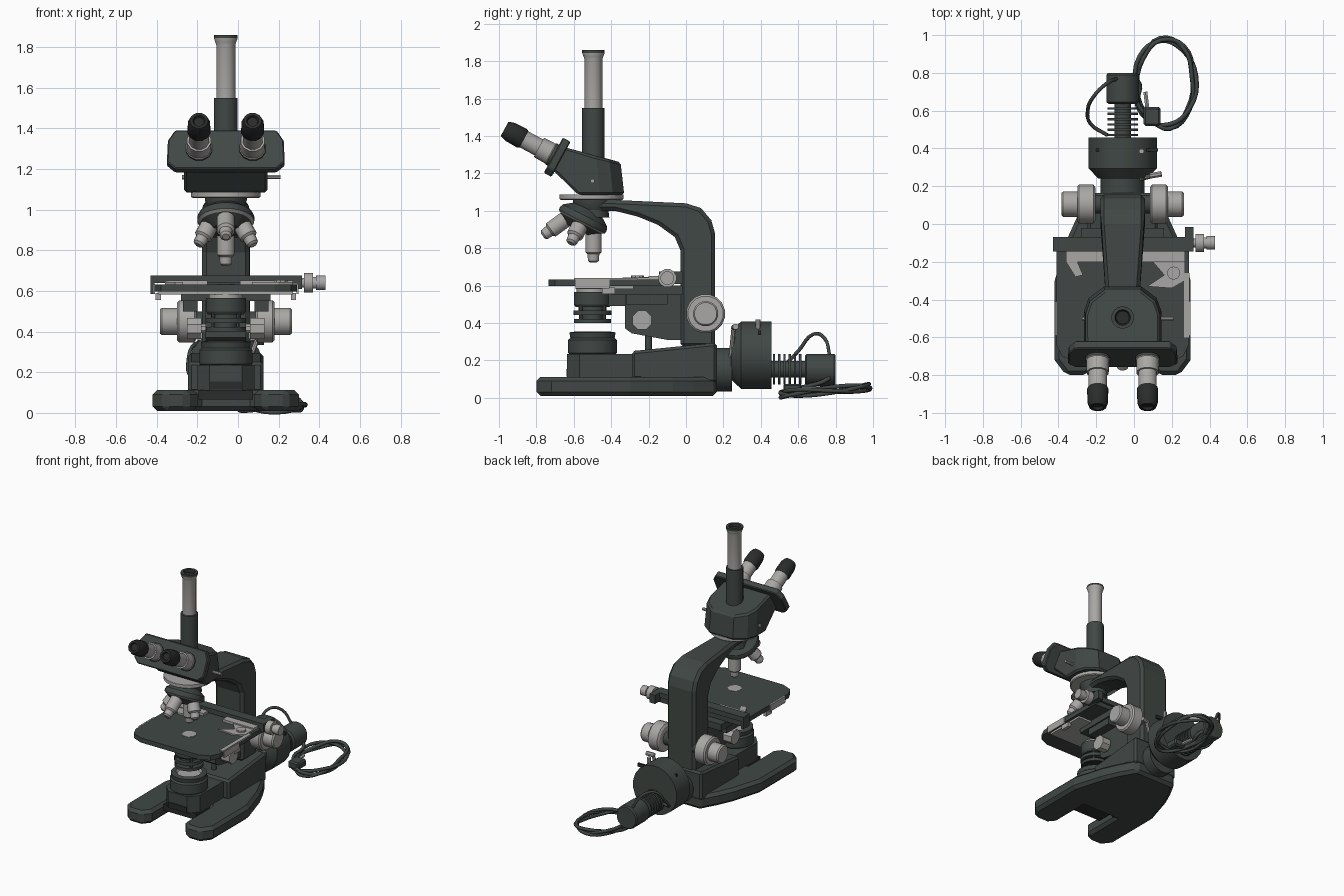
import bpy, bmesh, math
from mathutils import Vector

if "Cube" in bpy.data.objects:
    bpy.data.objects.remove(bpy.data.objects["Cube"])

X0 = -0.06  # optical axis offset; all parts are built around x = 0 and shifted


def material(name, rgb):
    m = bpy.data.materials.new(name)
    m.diffuse_color = (*rgb, 1)
    m.use_nodes = True
    m.node_tree.nodes["Principled BSDF"].inputs["Base Color"].default_value = m.diffuse_color
    return m


DARK = material("dark green grey enamel", (0.052, 0.064, 0.058))
LIGHT = material("light grey metal", (0.40, 0.39, 0.375))
BLACK = material("black plastic", (0.022, 0.025, 0.023))
MATS = [DARK, LIGHT, BLACK]
D, L, B = 0, 1, 2


def finish(name, bm, mat=None, bevel=0, smooth=True):
    bmesh.ops.recalc_face_normals(bm, faces=bm.faces)
    me = bpy.data.meshes.new(name)
    if mat is None:
        for m in MATS:
            me.materials.append(m)
    else:
        me.materials.append(MATS[mat])
    bm.to_mesh(me)
    bm.free()
    ob = bpy.data.objects.new(name, me)
    bpy.context.collection.objects.link(ob)
    ob.location.x = X0
    if bevel:
        b = ob.modifiers.new("bevel", 'BEVEL')
        b.width, b.segments, b.limit_method = bevel, 1, 'ANGLE'
        b.angle_limit = math.radians(40)
    if smooth:
        bpy.ops.object.select_all(action='DESELECT')
        ob.select_set(True)
        bpy.context.view_layer.objects.active = ob
        bpy.ops.object.shade_smooth_by_angle(angle=math.radians(32))
    return ob


def box(name, x, y, z, mat=D, bevel=0):
    bm = bmesh.new()
    bmesh.ops.create_cube(bm, size=1)
    for v in bm.verts:
        v.co = [r[0] + (c + 0.5) * (r[1] - r[0]) for c, r in zip(v.co, (x, y, z))]
    return finish(name, bm, mat, bevel, False)


def prism(name, pts, axis, lo, hi, mat=D, bevel=0, shape=None):
    """Extrude a 2D outline: axis 'x' takes (y, z) points, axis 'z' takes (x, y)."""
    bm = bmesh.new()
    put = (lambda p, t: (t, p[0], p[1])) if axis == 'x' else (lambda p, t: (p[0], p[1], t))
    a, b = [[bm.verts.new(put(p, t)) for p in pts] for t in (lo, hi)]
    bm.faces.new(a)
    bm.faces.new(b)
    for i in range(len(pts)):
        j = (i + 1) % len(pts)
        bm.faces.new((a[i], a[j], b[j], b[i]))
    if shape:
        for v in bm.verts:
            shape(v.co)
    return finish(name, bm, mat, bevel, False)


def lathe(name, origin, direction, profile, sides=16):
    """Turned part: profile rows are (distance, radius, colour of next section)."""
    bm = bmesh.new()
    q = Vector(direction).to_track_quat('Z', 'Y')
    rings = []
    for s, r, _ in profile:
        rings.append([bm.verts.new(Vector(origin) + q @ Vector((
            r * math.cos(2 * math.pi * (k + .5) / sides),
            r * math.sin(2 * math.pi * (k + .5) / sides), s))) for k in range(sides)])
    for i in range(len(rings) - 1):
        for k in range(sides):
            n = (k + 1) % sides
            f = bm.faces.new((rings[i][k], rings[i][n], rings[i + 1][n], rings[i + 1][k]))
            f.material_index = profile[i][2]
    bm.faces.new(rings[0]).material_index = profile[0][2]
    bm.faces.new(rings[-1]).material_index = profile[-1][2]
    return finish(name, bm)


def cyl(name, p0, p1, r, mat=D, sides=14):
    d = Vector(p1) - Vector(p0)
    return lathe(name, p0, d, [(0, r, mat), (d.length, r, mat)], sides)


def cable(name, pts, r, mat, cyclic=False):
    cu = bpy.data.curves.new(name, 'CURVE')
    cu.dimensions, cu.bevel_depth, cu.bevel_resolution, cu.resolution_u = '3D', r, 1, 4
    sp = cu.splines.new('BEZIER')
    sp.bezier_points.add(len(pts) - 1)
    for bp, p in zip(sp.bezier_points, pts):
        bp.co = p
        bp.handle_left_type = bp.handle_right_type = 'AUTO'
    sp.use_cyclic_u, cu.use_fill_caps = cyclic, True
    cu.materials.append(MATS[mat])
    ob = bpy.data.objects.new(name, cu)
    bpy.context.collection.objects.link(ob)
    ob.location.x = X0
    bpy.ops.object.select_all(action='DESELECT')
    ob.select_set(True)
    bpy.context.view_layer.objects.active = ob
    bpy.ops.object.convert(target='MESH')


def mirrored(half):
    return half + [(-x, y) for x, y in reversed(half)]


# Horseshoe foot with two legs
foot = [(0.14, -0.45), (0.14, -0.74), (0.19, -0.80), (0.30, -0.80), (0.36, -0.72),
        (0.36, -0.30), (0.29, -0.07), (0.24, 0.04), (0.17, 0.165)]
prism("foot", mirrored(foot), 'z', 0.01, 0.112, D, 0.022)
# Sloped rear block carrying the arm
prism("rear_block", [(-0.29, 0.10), (-0.29, 0.25), (0.165, 0.295), (0.165, 0.08)],
      'x', -0.185, 0.185, D, 0.015)
# Field lens housing at the front
prism("lamp_pedestal", mirrored([(0.08, -0.635), (0.14, -0.57), (0.14, -0.27)]), 'z', 0.11, 0.235)
box("pedestal_underside", (-0.135, 0.135), (-0.61, -0.44), (0.065, 0.112), B)
box("pedestal_front_plate", (-0.078, 0.078), (-0.64, -0.634), (0.115, 0.155), B)
lathe("field_lens", (0, -0.5, 0.22), (0, 0, 1),
      [(0, .115, D), (.02, .132, D), (.09, .132, D), (.10, .12, D), (.13, .125, D),
       (.135, .09, L), (.12, .08, L)], 20)

# Curved arm, narrowing toward the nosepiece
arm = [(0.155, 0.27), (0.155, 0.88), (0.135, 0.95), (0.08, 1.015), (0.0, 1.04), (-0.42, 1.06),
       (-0.50, 1.06), (-0.50, 1.0), (-0.38, 1.0), (-0.26, 0.97), (-0.15, 0.925),
       (-0.06, 0.86), (-0.03, 0.79), (-0.03, 0.27)]


def taper(co):
    co.x *= 1 + 0.62 * min(0, co.y)


prism("arm", arm, 'x', -0.118, 0.118, D, 0.02, taper)

# Focus knobs, condenser knobs
for s, side in ((-1, "left"), (1, "right")):
    lathe(f"focus_knob_{side}", (s * 0.10, 0.105, 0.45), (s, 0, 0),
          [(0, .05, D), (.045, .05, L), (.045, .09, L), (.055, .105, L), (.13, .105, L),
           (.14, .095, L), (.14, .068, L), (.215, .068, L), (.225, .06, L)])
    lathe(f"condenser_knob_{side}", (s * 0.09, -0.235, 0.415), (s, 0, 0),
          [(0, .025, L), (.03, .025, L), (.03, .055, L), (.10, .055, L)], 8)

# Stage bracket
prism("stage_bracket", [(-0.325, 0.57), (-0.325, 0.37), (-0.29, 0.345), (-0.10, 0.31),
                        (-0.02, 0.31), (-0.02, 0.57)], 'x', -0.10, 0.10)
box("stage_carrier", (-0.22, 0.22), (-0.40, -0.02), (0.55, 0.60), D)
for s in (-1, 1):
    box("carrier_rail", (s * 0.14, s * 0.21), (-0.32, -0.10), (0.50, 0.56), D)
    box("stage_clamp", (s * 0.32, s * 0.345), (-0.45, -0.38), (0.555, 0.59), L)
cyl("stop_post", (0, -0.2, 0.24), (0, -0.2, 0.36), 0.018)

# Stage plate with light strips
prism("stage_plate", mirrored([(0.24, -0.735), (0.32, -0.70), (0.35, -0.64), (0.35, -0.08)]),
      'z', 0.598, 0.633)
box("stage_underplate", (-0.33, 0.33), (-0.59, -0.28), (0.583, 0.598), L)
for s in (-1, 1):
    box("stage_side_strip", (s * 0.349, s * 0.358), (-0.59, -0.41), (0.585, 0.634), L)
box("stage_edge_guide", (0.325, 0.355), (-0.60, -0.26), (0.632, 0.640), L)
lathe("stage_opening", (0, -0.495, 0.628), (0, 0, 1), [(0, .05, L), (.007, .05, L)], 8)
# Slide carriage with specimen holders
box("carriage_bar", (-0.37, 0.37), (-0.145, -0.07), (0.638, 0.675), D)
box("carriage_bar_end", (-0.37, -0.352), (-0.145, -0.07), (0.585, 0.64), D)
box("carriage_bracket", (0.33, 0.375), (-0.145, -0.015), (0.61, 0.675), D)
box("slide_holder_left", (-0.30, -0.09), (-0.20, -0.145), (0.633, 0.652), L)
box("slide_holder_right", (0.07, 0.33), (-0.20, -0.145), (0.633, 0.652), L)
prism("slide_finger_left", [(-0.30, -0.20), (-0.24, -0.20), (-0.21, -0.27), (-0.25, -0.28)],
      'z', 0.633, 0.645, L)
prism("slide_finger_right", [(0.16, -0.20), (0.33, -0.20), (0.33, -0.30), (0.26, -0.34),
                             (0.13, -0.33), (0.22, -0.27)], 'z', 0.633, 0.643, L)
cyl("holder_screw", (0.27, -0.26, 0.64), (0.27, -0.26, 0.655), 0.035, L, 10)
lathe("carriage_knob", (0.36, -0.10, 0.64), (1, 0, 0),
      [(0, .025, L), (.025, .025, L), (.025, .05, L), (.07, .05, L), (.07, .03, L),
       (.085, .03, L), (.085, .037, L), (.13, .037, L)], 12)

# Condenser under the stage
lathe("condenser", (0, -0.5, 0.40), (0, 0, 1),
      [(0, .06, B), (.0, .10, D), (.022, .10, D), (.022, .055, D), (.042, .055, D),
       (.042, .102, D), (.066, .102, D), (.066, .075, D), (.085, .075, D), (.085, .09, D),
       (.10, .10, D), (.165, .10, D), (.165, .085, L), (.19, .085, L)], 18)
for k in range(4):
    a = math.pi / 4 + k * math.pi / 2
    x, y = 0.088 * math.cos(a), -0.5 + 0.088 * math.sin(a)
    cyl("condenser_post", (x, y, 0.40), (x, y, 0.50), 0.01, D, 6)
box("condenser_mount", (-0.05, 0.05), (-0.42, -0.30), (0.49, 0.56), D)

# Nosepiece: neck, tilted turret and four objectives meeting at one apex
apex = Vector((0, -0.495, 1.063))
axis = Vector((0, -0.454, -0.891))
lathe("nosepiece_neck", (0, -0.5, 1.065), (0, 0, -1),
      [(0, .105, D), (.02, .105, D), (.06, .085, D), (.10, .09, D)], 18)
lathe("turret", apex, axis, [(.06, .08, D), (.10, .135, D), (.12, .142, D), (.135, .14, L),
                             (.145, .125, D), (.185, .07, D)], 20)
across = Vector((0, 0.891, -0.454))
tilt = math.radians(27)
for k, length in enumerate((0.34, 0.30, 0.335, 0.30)):
    a = k * math.pi / 2
    d = axis * math.cos(tilt) + (across * math.cos(a) + Vector((1, 0, 0)) * math.sin(a)) * math.sin(tilt)
    lathe(f"objective_{k + 1}", apex, d,
          [(.13, .04, D), (.165, .04, D), (.165, .05, D), (.18, .05, L), (.185, .045, L),
           (length - .055, .045, L), (length - .045, .033, L), (length - .01, .03, L),
           (length, .018, L)], 12)

# Viewing head
lathe("head_ring", (0, -0.505, 1.058), (0, 0, 1), [(0, .165, L), (.005, .172, L), (.03, .172, L)], 24)
head = [(0.205, -0.76), (0.205, -0.46), (0.18, -0.39), (0.10, -0.33)]
bm = bmesh.new()
low, top = [], []
for x, y in mirrored(head):
    low.append(bm.verts.new((x, max(y, -0.575), 1.085)))
    yt = -0.70 if y < -0.7 else y - 0.02
    top.append(bm.verts.new((x * 0.96, yt + 0.05 * (y < -0.7), 1.26 + (-0.35 - yt) * 0.23)))
mid = {}
for i in (0, len(low) - 1):  # slanted front corner between base and eyepiece plate
    mid[i] = bm.verts.new((low[i].co.x, -0.73, 1.235))
n = len(low)
bm.faces.new(low)
bm.faces.new(top)
for i in range(n - 1):
    extra = [mid[i]] if i == 0 else []
    tail = [mid[i + 1]] if i + 1 == n - 1 else []
    bm.faces.new([low[i], low[i + 1]] + tail + [top[i + 1], top[i]] + extra)
bm.faces.new((low[0], mid[0], mid[n - 1], low[-1]))
bm.faces.new((mid[0], top[0], top[-1], mid[n - 1]))
finish("head_body", bm, D, 0.012, False)
# Tilted chamfered eyepiece plate
look = Vector((0, -0.88, 0.475)).normalized()
up = Vector((0, 0.475, 0.88)).normalized()
centre = Vector((0, -0.69, 1.287))
outline = [(0.25, -0.107), (0.29, -0.07), (0.285, 0.05), (0.25, 0.107)]


def tilt_plate(co):
    co[:] = centre + Vector((1, 0, 0)) * co.x + up * co.y + look * co.z


prism("eyepiece_plate", mirrored(outline), 'z', -0.025, 0.022, D, 0.006, tilt_plate)
# Eyepieces
for s, side in ((-1, "left"), (1, "right")):
    lathe(f"eyepiece_{side}", centre + Vector((s * 0.132, 0, 0)), look,
          [(0, .066, D), (.035, .066, L), (.04, .062, L), (.11, .060, L), (.11, .05, L),
           (.20, .05, L), (.20, .052, B), (.215, .058, B), (.285, .056, B), (.318, .045, B),
           (.318, .03, B), (.305, .025, B)], 12)
# Camera tube
lathe("camera_tube", (0, -0.495, 1.25), (0, 0, 1),
      [(0, .06, D), (.30, .06, D), (.30, .048, L), (.56, .048, L), (.575, .053, L),
       (.595, .06, D), (.61, .06, D), (.61, .042, B), (.59, .035, B)], 14)
cyl("head_lock_pin", (0.19, -0.5, 1.16), (0.27, -0.5, 1.16), 0.011, L, 8)
cyl("head_side_screw", (-0.215, -0.5, 1.16), (-0.19, -0.5, 1.16), 0.012, L, 8)

# Lamp house behind the foot
cyl("lamp_flange", (0, 0.15, 0.15), (0, 0.245, 0.15), 0.118, D, 20)
lathe("lamp_drum", (0, 0.24, 0.228), (0, 1, 0),
      [(0, .13, D), (.055, .183, D), (.218, .183, D)], 20)
fins = [(0, .045, D)]
for k in range(6):
    s = 0.01 + k * 0.028
    fins += [(s, .045, D), (s, .083, D), (s + .012, .083, D), (s + .012, .045, D)]
lathe("lamp_cooling_fins", (0, 0.455, 0.152), (0, 1, 0), fins + [(.19, .045, D)], 16)
lathe("lamp_socket", (0, 0.635, 0.15), (0, 1, 0),
      [(0, .075, D), (.01, .087, D), (.155, .087, D), (.165, .08, D)], 16)
box("lamp_slot", (-0.14, 0.187), (0.385, 0.40), (0.335, 0.36), B)
cyl("lamp_lever", (0.10, 0.385, 0.35), (0.10, 0.385, 0.42), 0.014, L, 8)
cyl("filter_lever", (0.10, 0.24, 0.22), (0.16, 0.255, 0.375), 0.012, L, 8)
cyl("filter_lever_tip", (0.145, 0.255, 0.375), (0.205, 0.265, 0.38), 0.016, L, 8)

# Lamp lead and coiled mains cable
cable("lamp_lead", [(-0.03, 0.77, 0.22), (-0.09, 0.74, 0.32), (-0.15, 0.68, 0.34),
                    (-0.185, 0.60, 0.25), (-0.17, 0.53, 0.18), (-0.08, 0.47, 0.15)], 0.01, D)
coil = []
for k in range(25):
    a = -2.2 + k * math.pi / 4
    w = 0.012 * math.sin(k * 1.9)
    coil.append((0.225 + (0.155 + w) * math.cos(a), 0.745 + (0.232 + w) * math.sin(a),
                 0.038 + 0.018 * math.sin(a) + 0.018 * math.cos(k * 1.3)))
cable("mains_cable_coil", coil, 0.012, D)
cable("mains_cable_lead", [(0.03, 0.79, 0.13), (0.09, 0.74, 0.09), (0.08, 0.64, 0.06),
                           (0.14, 0.56, 0.04)], 0.012, D)
box("cable_plug", (0.11, 0.20), (0.52, 0.62), (0.02, 0.075), D, 0.01)
cyl("plug_pin", (0.13, 0.62, 0.05), (0.12, 0.70, 0.05), 0.012, L, 6)
